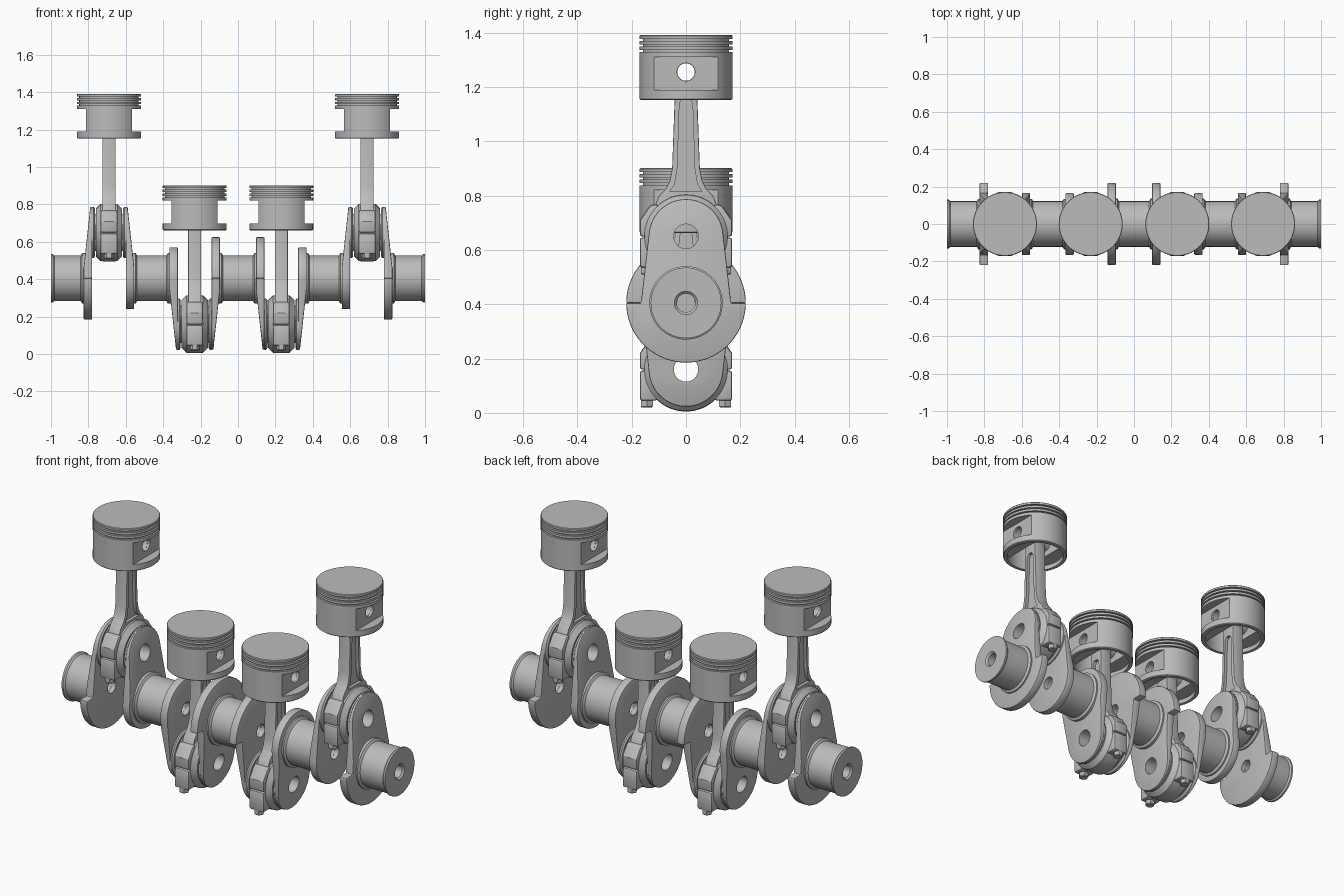
import bpy, bmesh
from math import sin, cos, pi, radians, acos
from mathutils import Vector

if "Cube" in bpy.data.objects:
    bpy.data.objects.remove(bpy.data.objects["Cube"], do_unlink=True)

steel = bpy.data.materials.new("grey_steel")
steel.use_nodes = True
steel.diffuse_color = (0.5, 0.5, 0.5, 1)
steel.node_tree.nodes["Principled BSDF"].inputs["Base Color"].default_value = (0.5, 0.5, 0.5, 1)

AXIS = 0.405      # height of the main shaft
THROW = 0.245     # crank radius
WRIST = 0.605     # crankpin to wrist pin
X, Z = Vector((1, 0, 0)), Vector((0, 0, 1))


# ---------- helpers ----------
def finish(bm, name):
    bmesh.ops.recalc_face_normals(bm, faces=bm.faces)
    mesh = bpy.data.meshes.new(name)
    bm.to_mesh(mesh)
    bm.free()
    mesh.materials.append(steel)
    ob = bpy.data.objects.new(name, mesh)
    bpy.context.collection.objects.link(ob)
    return ob


def lathe(points, axis=X, steps=64):
    """Spin a closed outline of (along, radius) points about an axis."""
    bm = bmesh.new()
    vs = [bm.verts.new((a, 0, r) if axis == X else (r, 0, a)) for a, r in points]
    es = [bm.edges.new((vs[i - 1], vs[i])) for i in range(len(vs))]
    bmesh.ops.spin(bm, geom=vs + es, cent=(0, 0, 0), axis=axis, angle=2 * pi, steps=steps)
    bmesh.ops.remove_doubles(bm, verts=bm.verts, dist=1e-5)
    return bm


def rod_x(radius, half, z=0.0):
    bm = lathe([(-half, 0), (-half, radius), (half, radius), (half, 0)], X, 40)
    bmesh.ops.translate(bm, verts=bm.verts, vec=(0, 0, z))
    return bm


def plate(outline, x0, x1):
    """Extrude a (y, z) outline along x."""
    bm = bmesh.new()
    face = bm.faces.new([bm.verts.new((x0, y, z)) for y, z in outline])
    new = bmesh.ops.extrude_face_region(bm, geom=[face])["geom"]
    bmesh.ops.translate(bm, verts=[v for v in new if isinstance(v, bmesh.types.BMVert)],
                        vec=(x1 - x0, 0, 0))
    return bm


def slice_off(bm, co, normal):
    geom = bm.verts[:] + bm.edges[:] + bm.faces[:]
    cut = bmesh.ops.bisect_plane(bm, geom=geom, plane_co=co, plane_no=normal, clear_outer=True)
    bmesh.ops.edgenet_fill(bm, edges=[e for e in cut["geom_cut"] if isinstance(e, bmesh.types.BMEdge)])


def apply(ob, kind, **settings):
    mod = ob.modifiers.new(kind.lower(), kind)
    for key, value in settings.items():
        setattr(mod, key, value)
    bpy.context.view_layer.objects.active = ob
    bpy.ops.object.modifier_apply(modifier=mod.name)


def bevel(ob, width, segments=2):
    apply(ob, "BEVEL", width=width, segments=segments, limit_method="ANGLE", angle_limit=radians(35))


def carve(ob, *cutters):
    for bm in cutters:
        tool = finish(bm, "cutter")
        apply(ob, "BOOLEAN", object=tool, operation="DIFFERENCE", solver="EXACT")
        bpy.data.objects.remove(tool, do_unlink=True)


def smooth(ob):
    bpy.ops.object.select_all(action="DESELECT")
    ob.select_set(True)
    bpy.context.view_layer.objects.active = ob
    bpy.ops.object.shade_smooth_by_angle(angle=radians(32))


def arc(cz, r, a0, a1, n):
    """Points on a circle, angles measured from +z towards +y."""
    return [(r * sin(a0 + (a1 - a0) * i / n), cz + r * cos(a0 + (a1 - a0) * i / n))
            for i in range(n + 1)]


def mirrored(right):
    return right + [(-y, z) for y, z in reversed(right)]


def place(source, name, loc, rot=(0, 0, 0)):
    ob = bpy.data.objects.new(name, source.data)
    ob.location, ob.rotation_euler = loc, rot
    bpy.context.collection.objects.link(ob)


# ---------- crank webs: plain, and with a counterweight ----------
def make_web(name, heavy):
    hub, nose = 0.165, 0.137
    t = acos((hub - nose) / THROW)
    outline = arc(THROW, nose, -t, t, 32)
    if heavy:
        outline += arc(0, hub, t, pi / 2, 2) + arc(0, 0.22, pi / 2, 1.5 * pi, 48)
        outline += arc(0, hub, 1.5 * pi, 2 * pi - t, 2)
    else:
        outline += arc(0, hub, t, 2 * pi - t, 40)
    bm = plate(outline, 0.09, 0.135)
    slice_off(bm, (0.135, 0, 0.06), (0.32, 0, 0.035))
    ob = finish(bm, name)
    bevel(ob, 0.005)
    carve(ob, rod_x(0.035, 0.3), rod_x(0.045, 0.3, THROW))
    smooth(ob)
    return ob


# ---------- crankpin with thrust collars ----------
def make_crankpin():
    side = [(0.091, 0.045), (0.091, 0.137), (0.082, 0.137), (0.075, 0.128), (0.075, 0.1)]
    ob = finish(lathe(side + [(-a, r) for a, r in reversed(side)]), "crankpin")
    smooth(ob)
    return ob


# ---------- main journals ----------
def make_journal(x0, x1, name, free_end=False):
    pts = [(x0, 0.034), (x0, 0.135), (x0 + 0.028, 0.135), (x0 + 0.036, 0.122)]
    if free_end:
        pts += [(x1 - 0.018, 0.122), (x1 - 0.01, 0.13), (x1, 0.13), (x1, 0.043), (x1 - 0.009, 0.034)]
    else:
        pts += [(x1 - 0.036, 0.122), (x1 - 0.028, 0.135), (x1, 0.135), (x1, 0.034)]
    ob = finish(lathe(pts), name)
    smooth(ob)
    return ob


# ---------- connecting rod, origin at the crankpin ----------
def make_rod_parts():
    half = [(0.125, 0.09), (0.1, 0.148), (0.075, 0.175), (0.06, 0.205), (0.051, 0.25), (0.042, 0.5)]
    shank = finish(plate(mirrored(half + arc(WRIST, 0.06, 2.4, 0.01, 14)), -0.035, 0.035), "rod_shank")
    bevel(shank, 0.004)
    channel = [(0.06, 0.165), (0.042, 0.19), (0.032, 0.25), (0.024, 0.49), (0.012, 0.51)]
    carve(shank, rod_x(0.033, 0.2, WRIST),
          plate(mirrored(channel), 0.018, 0.06), plate(mirrored(channel), -0.06, -0.018))

    ring = [(0.07, 0.099), (0.07, 0.128), (0.045, 0.153), (0.012, 0.155)]
    big_end = finish(lathe(ring + [(-a, r) for a, r in reversed(ring)]), "rod_big_end")

    parts = [shank, big_end]
    for s in (1, -1):
        cap = [(0.104, -0.115), (0.17, -0.115), (0.17, -0.004), (0.104, -0.004)]
        shoulder = [(0.104, -0.001), (0.17, -0.001), (0.17, 0.06), (0.132, 0.115), (0.104, 0.12)]
        for outline, label in ((cap, "rod_cap_lug"), (shoulder, "rod_shoulder")):
            lug = finish(plate([(s * y, z) for y, z in outline], -0.045, 0.045), label)
            bevel(lug, 0.01)
            parts.append(lug)
        bm = lathe([(-0.14, 0), (-0.14, 0.022), (-0.136, 0.026), (-0.11, 0.026), (-0.11, 0)], Z, 6)
        bmesh.ops.translate(bm, verts=bm.verts, vec=(0, s * 0.144, 0))
        parts.append(finish(bm, "rod_bolt"))
    for p in parts:
        smooth(p)
    return parts


# ---------- piston, origin at the wrist pin ----------
def make_piston():
    base, top, r = -0.103, 0.136, 0.171
    pts = [(base, 0), (base, r - 0.004), (base + 0.004, r)]
    for g in (0.073, 0.094, 0.114):           # ring grooves
        pts += [(g, r), (g, r - 0.012), (g + 0.008, r - 0.012), (g + 0.008, r)]
    pts += [(top - 0.003, r), (top, r - 0.003), (top, 0)]
    ob = finish(lathe(pts, Z, 72), "piston")

    def bore(low, high):
        return lathe([(low, 0), (low, 0.15), (high, 0.15), (high, 0)], Z, 72)
    cavity = bore(base - 0.02, 0.055)
    for s in (1, -1):
        slice_off(cavity, (s * 0.07, 0, 0), (s, 0, 0))
    pocket = [(-0.2, -0.066), (0.2, -0.066), (0.2, 0.056), (-0.2, 0.056)]
    carve(ob, bore(base - 0.03, base + 0.025), cavity,
          plate(pocket, 0.123, 0.25), plate(pocket, -0.25, -0.123), rod_x(0.033, 0.3))
    smooth(ob)
    return ob


def make_wrist_pin():
    ob = finish(lathe([(-0.11, 0.032), (-0.11, 0.046), (0.11, 0.046), (0.11, 0.032)], X, 40), "wrist_pin")
    smooth(ob)
    return ob


# ---------- assembly ----------
plain, heavy = make_web("plain_web", False), make_web("counterweight_web", True)
pin, piston, wrist = make_crankpin(), make_piston(), make_wrist_pin()
rod_parts = make_rod_parts()
OUTER, INNER = 0.69, 0.2315
end = make_journal(OUTER + 0.115, 1.0, "end_journal", True)
mid = make_journal(INNER + 0.115, OUTER - 0.115, "middle_journal")
centre = make_journal(-INNER + 0.115, INNER - 0.115, "centre_journal")

TURN = {(1, 1): (0, 0, 0), (-1, 1): (0, 0, pi), (-1, -1): (0, pi, 0), (1, -1): (pi, 0, 0)}
for cx, up in ((-OUTER, 1), (-INNER, -1), (INNER, -1), (OUTER, 1)):
    hand = 1 if cx > 0 else -1
    pz = AXIS + up * THROW
    for side in (1, -1):
        web = heavy if side * hand == up else plain
        place(web, web.name + "_fitted", (cx, 0, AXIS), TURN[(side, up)])
    place(pin, "crankpin_fitted", (cx, 0, pz))
    for part in rod_parts:
        place(part, part.name + "_fitted", (cx, 0, pz))
    for part in (piston, wrist):
        place(part, part.name + "_fitted", (cx, 0, pz + WRIST))
for part in (end, mid):
    for turn in (0, pi):
        place(part, part.name + "_fitted", (0, 0, AXIS), (0, 0, turn))
place(centre, "centre_journal_fitted", (0, 0, AXIS))

# Remove the templates, keeping their shared meshes
for part in [plain, heavy, pin, piston, wrist, end, mid, centre] + rod_parts:
    bpy.data.objects.remove(part, do_unlink=True)
